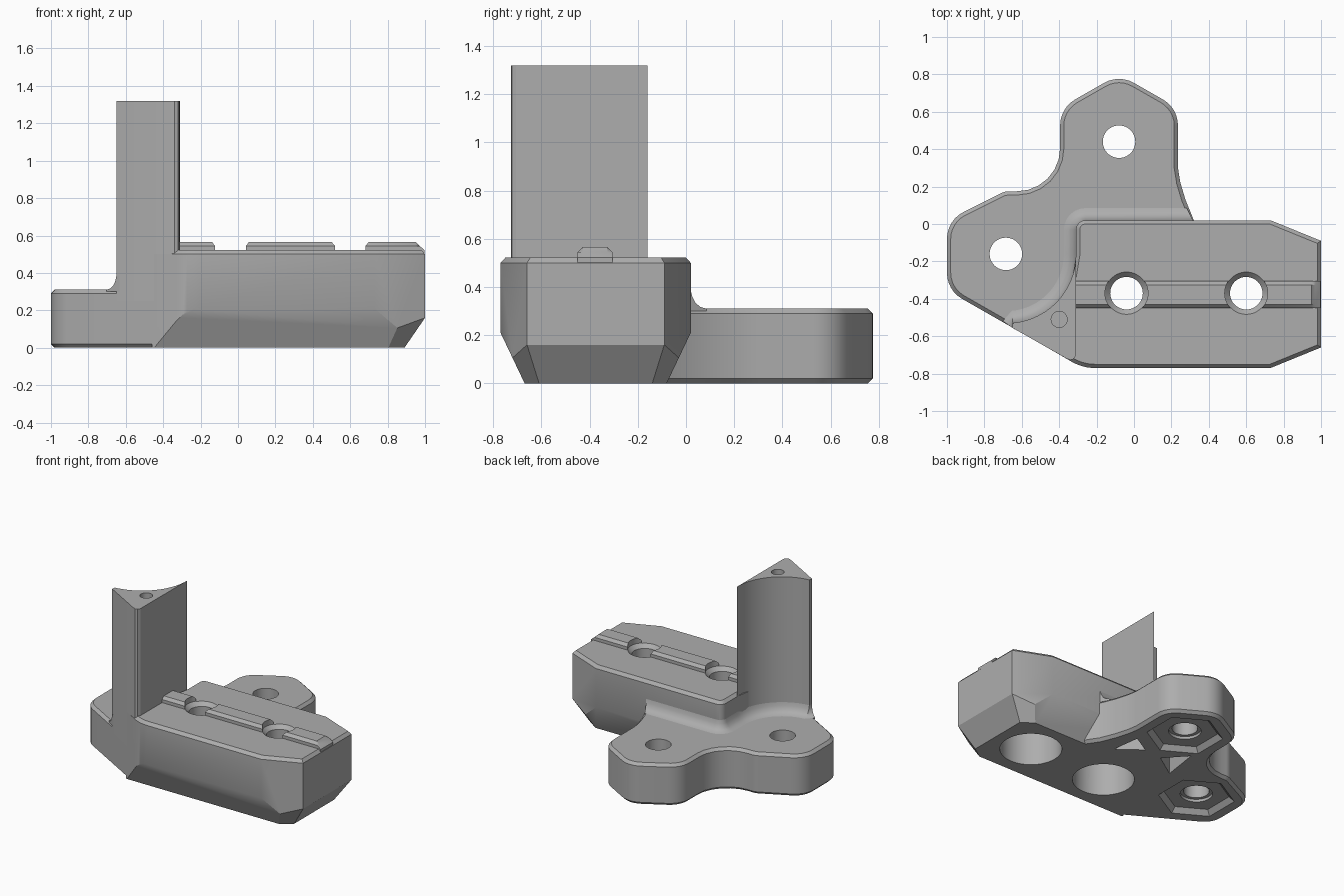
import bpy, bmesh, math
from mathutils import Vector

cube = bpy.data.objects.get("Cube")
if cube:
    bpy.data.objects.remove(cube, do_unlink=True)

grey = bpy.data.materials.new("plain grey")
grey.use_nodes = True
grey.diffuse_color = (0.42, 0.42, 0.42, 1)
grey.node_tree.nodes["Principled BSDF"].inputs["Base Color"].default_value = grey.diffuse_color


def polar(cx, cy, r, start, end, n):
    """Points on an arc, angles in degrees."""
    angles = [math.radians(start + (end - start) * i / n) for i in range(n + 1)]
    return [Vector((cx + r * math.cos(a), cy + r * math.sin(a))) for a in angles]


def rounded(corners, n=6):
    """Closed outline whose (x, y, radius) corners become arcs."""
    out = []
    for i, (x, y, r) in enumerate(corners):
        p = Vector((x, y))
        if not r:
            out.append(p)
            continue
        a = (Vector(corners[i - 1][:2]) - p).normalized()
        b = (Vector(corners[(i + 1) % len(corners)][:2]) - p).normalized()
        half = a.angle(b) / 2
        centre = p + (a + b).normalized() * r / math.sin(half)
        u = p + a * r / math.tan(half) - centre
        w = p + b * r / math.tan(half) - centre
        sweep = math.pi - 2 * half
        for k in range(n + 1):
            t = k / n * sweep
            out.append(centre + (u * math.sin(sweep - t) + w * math.sin(t)) / math.sin(sweep))
    return out


def inset(points, d):
    """Mitred inward offset of a counter-clockwise outline."""
    out = []
    for i, p in enumerate(points):
        e1 = (p - points[i - 1]).normalized()
        e2 = (points[(i + 1) % len(points)] - p).normalized()
        n1, n2 = Vector((-e1.y, e1.x)), Vector((-e2.y, e2.x))
        out.append(p + (n1 + n2) * d / (1 + n1.dot(n2)))
    return out


def loft(name, rings, planes=()):
    """Join equal rings, cap the ends, then trim by (point, outward normal) planes."""
    bm = bmesh.new()
    rows = [[bm.verts.new(p) for p in ring] for ring in rings]
    n = len(rows[0])
    for a, b in zip(rows, rows[1:]):
        for i in range(n):
            bm.faces.new((a[i], a[(i + 1) % n], b[(i + 1) % n], b[i]))
    bm.faces.new(rows[0][::-1])
    bm.faces.new(rows[-1])
    for co, no in planes:
        geom = bm.verts[:] + bm.edges[:] + bm.faces[:]
        bmesh.ops.bisect_plane(bm, geom=geom, plane_co=co, plane_no=Vector(no).normalized(), clear_outer=True)
        bmesh.ops.holes_fill(bm, edges=[e for e in bm.edges if e.is_boundary])
    bmesh.ops.recalc_face_normals(bm, faces=bm.faces[:])
    mesh = bpy.data.meshes.new(name)
    bm.to_mesh(mesh)
    bm.free()
    mesh.materials.append(grey)
    obj = bpy.data.objects.new(name, mesh)
    bpy.context.collection.objects.link(obj)
    return obj


def prism(name, outline, levels, planes=()):
    """Stack an outline at (z, inset) levels."""
    return loft(name, [[(p.x, p.y, z) for p in inset(outline, d)] for z, d in levels], planes)


def lathe(name, x, y, profile, sides=40, turn=0):
    """Stack regular polygons at (radius, z) levels."""
    return loft(name, [[(p.x, p.y, z) for p in polar(x, y, r, turn, turn + 360, sides)[:-1]]
                       for r, z in profile])


# Flange with two rounded hexagonal lobes
flange_outline = rounded([
    (0.235, 0.62, 0.16), (-0.08, 0.80, 0.16), (-0.395, 0.62, 0.16),
    (-0.395, 0.175, 0.23), (-0.69, 0.175, 0.1), (-1, 0.02, 0.16),
    (-1, -0.354, 0.16), (-0.45, -0.668, 0), (-0.1, -0.6, 0), (0.39, -0.3, 0),
    (0.39, -0.085, 0), (0.32, 0.02, 0), (0.275, 0.13, 0), (0.248, 0.22, 0), (0.235, 0.3, 0)])
flange = prism("flange", flange_outline, [(0, 0.02), (0.02, 0), (0.29, 0), (0.31, 0.02)])

# Block with tapered underside and bevelled lower end corners
block_outline = rounded([
    (1, -0.66, 0), (1, -0.09, 0), (0.73, 0.02, 0), (-0.31, 0.02, 0.05), (-0.31, -0.17, 0),
    (-0.335, -0.32, 0), (-0.34, -0.45, 0), (-0.46, -0.663, 0), (-0.275, -0.77, 0.25), (0.73, -0.77, 0)])
trims = [((0, -0.77, 0.21), (0, -0.21, -0.1)), ((0, 0.02, 0.21), (0, 0.21, -0.1)),
         ((1, 0, 0.16), (0.16, 0, -0.11))]
for s in (-1, 1):
    trims.append(((1, -0.375 + s * 0.285, 0.16), (0.092, s * 0.132, -0.1045)))
block = prism("block", block_outline, [(0, 0), (0.5, 0), (0.522, 0.02)], trims)

# Tower with a hollow back that clears the flange bolt
hollow = polar(-0.68, -0.16, 0.37, 0, -85, 20)
tower_outline = hollow + [Vector(p) for p in (
    (-0.65, -0.555), (-0.36, -0.72), (-0.34, -0.727), (-0.322, -0.722), (-0.312, -0.705))]
tower = prism("tower", tower_outline, [(0.25, 0), (1.32, 0)])

# Fillet running round the foot of the block and tower
path = [(Vector((0.315, 0.02)), Vector((-0.5, 1)))]
path += [(p, (p - Vector((-0.26, -0.03))).normalized()) for p in polar(-0.26, -0.03, 0.05, 90, 180, 6)]
path += [(p, (Vector((-0.68, -0.16)) - p).normalized()) for p in hollow]
path.append((Vector((-0.65, -0.555)), Vector((-0.8, 0.55))))
section = [(-0.02, 0.3), (-0.02, 0.385), (0, 0.385), (0.006, 0.36), (0.02, 0.333),
           (0.04, 0.317), (0.065, 0.31), (0.065, 0.3)]
foot_fillet = loft("foot_fillet", [[((p + n * d).x, (p + n * d).y, z) for d, z in section] for p, n in path])

# Rail along the block top, sloped at its outer end
rail_section = [(-0.45, 0.49), (-0.45, 0.545), (-0.43, 0.565), (-0.325, 0.565), (-0.305, 0.545), (-0.305, 0.49)]
rail = loft("rail", [[(x, y, min(z, top)) for y, z in rail_section]
                     for x, top in ((-0.33, 1), (0.95, 1), (0.97, 0.545), (0.998, 0.522))])

# Cutters: block bores, nut pockets with bolt holes, lightening pockets, pin hole
bore = [(0.21, -0.1), (0.21, 0.33), (0.087, 0.33), (0.087, 0.495), (0.115, 0.524), (0.115, 0.7)]
bores = [lathe("bore_cutter", x, -0.37, bore, 48) for x in (-0.04, 0.6)]
pockets = []
for x, y in ((-0.08, 0.44), (-0.685, -0.16)):
    pockets.append(lathe("nut_cutter", x, y, [(0.295, -0.035), (0.225, 0.035)], 6, 90))
    pockets.append(lathe("bolt_cutter", x, y, [(0.11, -0.1), (0.11, 0.055), (0.087, 0.055), (0.087, 0.6)]))
recesses = []
for corners in (((0.17, -0.01), (0.14, 0.2), (0, 0.12)), ((-0.15, 0.1), (-0.29, 0.255), (-0.33, -0.02))):
    recesses.append(prism("recess_cutter", [Vector(c) for c in corners], [(-0.1, 0), (0.15, 0)]))
pin = lathe("pin_cutter", -0.4, -0.51, [(0.043, 1), (0.043, 1.4)], 24)

cuts = {flange: bores + pockets + recesses, block: bores + recesses, rail: bores,
        tower: [pin], foot_fillet: []}
for part, cutters in cuts.items():
    bpy.ops.object.select_all(action="DESELECT")
    part.select_set(True)
    bpy.context.view_layer.objects.active = part
    for cutter in cutters:
        mod = part.modifiers.new("cut", "BOOLEAN")
        mod.operation, mod.solver, mod.object = "DIFFERENCE", "EXACT", cutter
        bpy.ops.object.modifier_apply(modifier=mod.name)
    bpy.ops.object.shade_smooth_by_angle(angle=math.radians(30))

for cutter in bores + pockets + recesses + [pin]:
    bpy.data.objects.remove(cutter, do_unlink=True)
